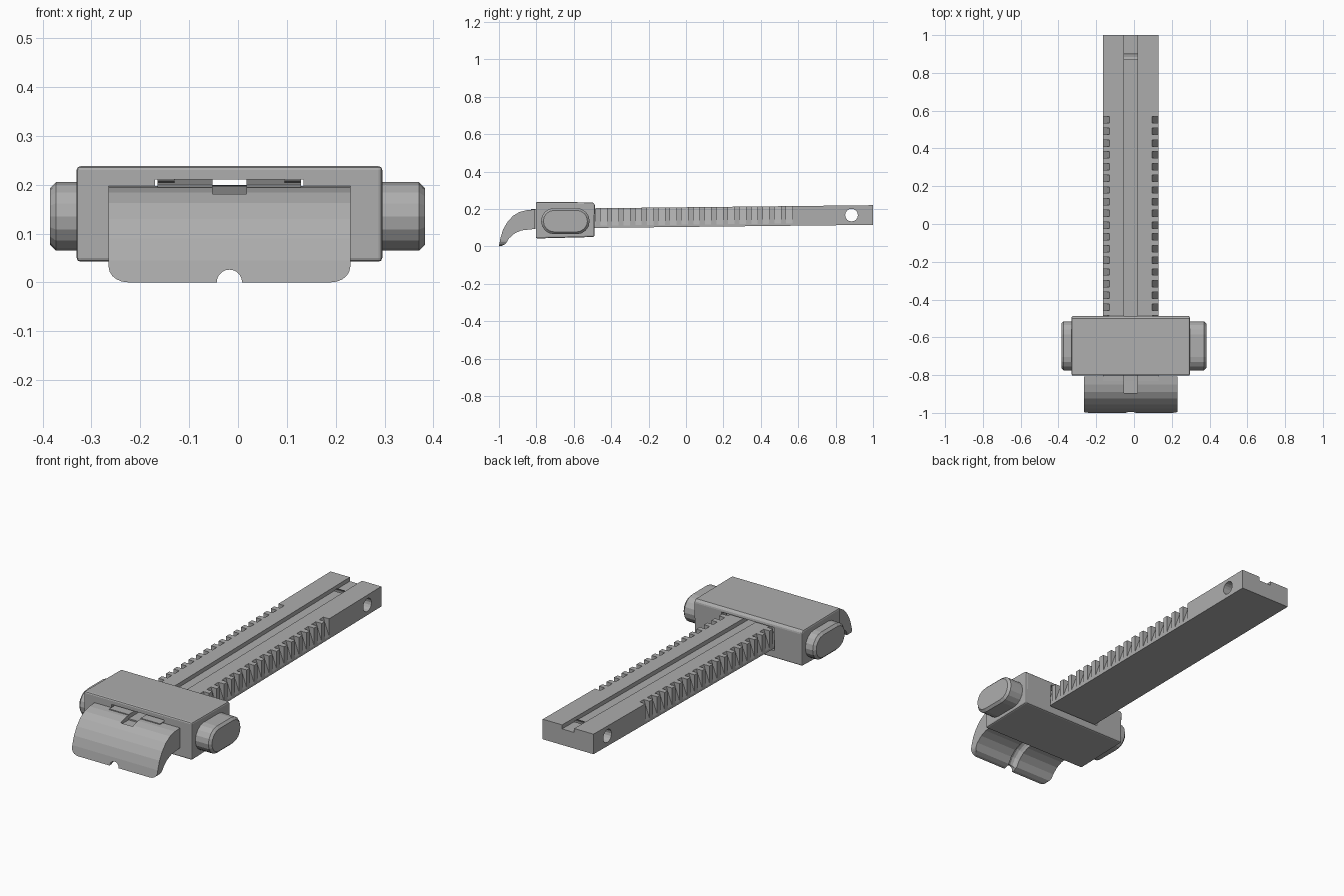
import bpy, bmesh, math
from mathutils import Vector

if "Cube" in bpy.data.objects:
    bpy.data.objects.remove(bpy.data.objects["Cube"])

MID = -0.0175          # centre line of bar, housing and hook
SLOPE = 0.011          # gentle rise of the bar towards the back

grey = bpy.data.materials.new("plain grey")
grey.use_nodes = True
GREY = (0.42, 0.42, 0.42, 1)
grey.diffuse_color = GREY
grey.node_tree.nodes["Principled BSDF"].inputs["Base Color"].default_value = GREY


def add_prism(bm, profile, axis, lo, hi):
    """Extrude a closed 2D profile along an axis; returns the new vertices."""
    def place(p, d):
        return {"x": (d, p[0], p[1]), "y": (p[0], d, p[1])}[axis]
    base = [bm.verts.new(place(p, lo)) for p in profile]
    face = bm.faces.new(base)
    new = bmesh.ops.extrude_face_region(bm, geom=[face])["geom"]
    top = [v for v in new if isinstance(v, bmesh.types.BMVert)]
    shift = Vector((hi - lo, 0, 0)) if axis == "x" else Vector((0, hi - lo, 0))
    bmesh.ops.translate(bm, verts=top, vec=shift)
    return base + top


def rect(a0, a1, b0, b1):
    return [(a0, b0), (a1, b0), (a1, b1), (a0, b1)]


def make(name, bm):
    bmesh.ops.recalc_face_normals(bm, faces=bm.faces)
    mesh = bpy.data.meshes.new(name)
    bm.to_mesh(mesh)
    bm.free()
    mesh.materials.append(grey)
    obj = bpy.data.objects.new(name, mesh)
    bpy.context.collection.objects.link(obj)
    return obj


def bake(obj):
    """Replace the mesh by its modified result."""
    graph = bpy.context.evaluated_depsgraph_get()
    mesh = bpy.data.meshes.new_from_object(obj.evaluated_get(graph))
    obj.modifiers.clear()
    obj.data = mesh


def cut(obj, bm):
    cutter = make("cutter", bm)
    cutter.hide_render = True
    mod = obj.modifiers.new("cut", "BOOLEAN")
    mod.operation = "DIFFERENCE"
    mod.solver = "EXACT"
    mod.object = cutter
    bake(obj)
    bpy.data.objects.remove(cutter)


def tilt(bm):
    for v in bm.verts:
        v.co.z += SLOPE * v.co.y


# Toothed bar
HALF, LOW, TOP = 0.147, 0.104, 0.209
bm = bmesh.new()
add_prism(bm, rect(-0.83, 1, LOW, TOP), "x", MID - HALF, MID + HALF)
tilt(bm)
bar = make("toothed_bar", bm)

# Top groove
bm = bmesh.new()
add_prism(bm, rect(MID - 0.035, MID + 0.035, TOP - 0.021, TOP + 0.05), "y", -1.1, 1.1)
tilt(bm)
cut(bar, bm)

# Wedge notches along both edges
bm = bmesh.new()
for side in (-1, 1):
    edge = MID + side * HALF
    wedge = [(edge, LOW + 0.012), (edge + side * 0.05, LOW + 0.012),
             (edge + side * 0.05, TOP + 0.03), (edge - side * 0.034, TOP + 0.03),
             (edge - side * 0.034, TOP)]
    for i in range(18):
        y = 0.552 - i * 0.062
        add_prism(bm, wedge, "y", y - 0.017, y + 0.017)
tilt(bm)
cut(bar, bm)

# Cross hole
bm = bmesh.new()
ring = [(0.885 + 0.034 * math.cos(i * math.tau / 16),
         0.167 + 0.034 * math.sin(i * math.tau / 16)) for i in range(16)]
add_prism(bm, ring, "x", -0.4, 0.4)
cut(bar, bm)

# Sliding housing with a channel for the bar
bm = bmesh.new()
add_prism(bm, [(-0.803, 0.042), (-0.49, 0.05), (-0.487, 0.225), (-0.5, 0.235), (-0.803, 0.238)],
          "x", MID - 0.313, MID + 0.313)
housing = make("housing", bm)
bev = housing.modifiers.new("soft edges", "BEVEL")
bev.width = 0.008
bev.segments = 2
bev.angle_limit = math.radians(50)
bake(housing)
bm = bmesh.new()
add_prism(bm, rect(MID - 0.152, MID + 0.152, LOW - 0.015, 0.211), "y", -1, 0)
cut(housing, bm)


# Side buttons with a chamfered rim
def button(name, inner, outer):
    bm = bmesh.new()
    cy, cz, r, half = -0.645, 0.135, 0.07, 0.06
    oval = []
    for end in (1, -1):
        for i in range(9):
            a = math.pi * i / 8 - math.pi / 2
            oval.append((cy + end * (half + r * math.cos(a)), cz + end * r * math.sin(a)))
    add_prism(bm, oval, "x", inner, outer)
    rim = [e for e in bm.edges if all(abs(v.co.x - outer) < 1e-4 for v in e.verts)]
    bmesh.ops.bevel(bm, geom=rim, offset=0.012, segments=1, affect="EDGES")
    make(name, bm)


button("left_button", 0.27, 0.383)
button("right_button", -0.31, -0.385)

# Curved hook at the front
over = [(-0.808, 0.197), (-0.85, 0.194), (-0.89, 0.184), (-0.925, 0.163),
        (-0.955, 0.13), (-0.978, 0.09), (-0.992, 0.045), (-1, 0)]
under = [(-0.985, 0.002), (-0.965, 0.012), (-0.945, 0.044), (-0.915, 0.07),
         (-0.88, 0.085), (-0.808, 0.093)]
bm = bmesh.new()
add_prism(bm, over + under, "x", MID - 0.2475, MID + 0.2475)
hook = make("hook", bm)

# Rounded lower corners
bm = bmesh.new()
for side in (-1, 1):
    edge = MID + side * 0.2475
    arc = [(edge - side * 0.04 * (1 - math.cos(a)), 0.032 - 0.032 * math.sin(a))
           for a in [math.pi / 2 * i / 5 for i in range(6)]]
    x_in, x_out = edge - side * 0.04, edge + side * 0.05
    add_prism(bm, arc + [(x_in, -0.05), (x_out, -0.05), (x_out, 0.032)], "y", -1.1, -0.7)
cut(hook, bm)

# Short top groove and round notch in the tip
bm = bmesh.new()
add_prism(bm, rect(MID - 0.035, MID + 0.035, 0.172, 0.3), "y", -0.895, -0.7)
cut(hook, bm)
bm = bmesh.new()
notch = [(MID + 0.026 * math.cos(i * math.tau / 20), 0.026 * math.sin(i * math.tau / 20))
         for i in range(20)]
add_prism(bm, notch, "y", -1.1, -0.7)
cut(hook, bm)

# Half-round channel following the underside
bm = bmesh.new()
path = [(-0.99, -0.03)] + under[1:] + [(-0.75, 0.094)]
rings = []
for i, p in enumerate(path):
    a, b = path[max(i - 1, 0)], path[min(i + 1, len(path) - 1)]
    d = Vector((b[0] - a[0], b[1] - a[1])).normalized()
    rings.append([bm.verts.new((MID + 0.026 * math.cos(t), p[0] - d.y * 0.026 * math.sin(t),
                                p[1] + d.x * 0.026 * math.sin(t)))
                  for t in [math.tau * k / 12 for k in range(12)]])
for r0, r1 in zip(rings, rings[1:]):
    for k in range(12):
        n = (k + 1) % 12
        bm.faces.new((r0[k], r0[n], r1[n], r1[k]))
bm.faces.new(rings[0])
bm.faces.new(rings[-1])
cut(hook, bm)

# Neck joining the hook to the bar
bm = bmesh.new()
add_prism(bm, rect(-0.83, -0.79, 0.125, 0.172), "x", MID - 0.147, MID + 0.147)
make("hook_neck", bm)
